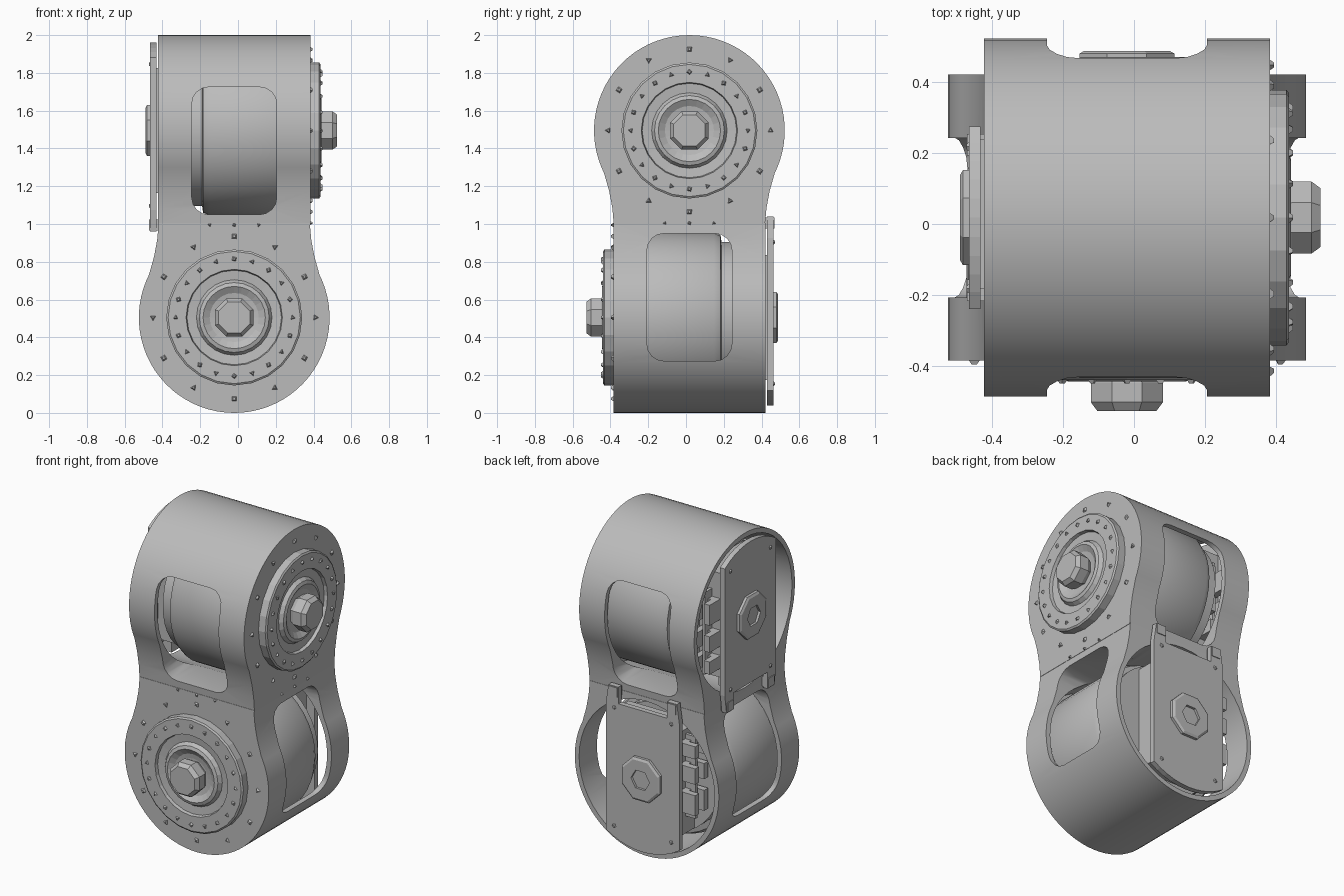
import bpy, bmesh
from math import sin, cos, pi, radians
from mathutils import Matrix, Vector

if "Cube" in bpy.data.objects:
    bpy.data.objects.remove(bpy.data.objects["Cube"])

grey = bpy.data.materials.new("machined grey")
grey.use_nodes = True
grey.diffuse_color = (0.5, 0.5, 0.5, 1)
grey.node_tree.nodes["Principled BSDF"].inputs["Base Color"].default_value = (0.5, 0.5, 0.5, 1)


def finish(name, bm, frame, smooth=None):
    """Turn a bmesh in unit axes (u, v, w) into a placed object."""
    bmesh.ops.recalc_face_normals(bm, faces=bm.faces)
    mesh = bpy.data.meshes.new(name)
    bm.to_mesh(mesh)
    bm.free()
    mesh.transform(frame)
    mesh.materials.append(grey)
    obj = bpy.data.objects.new(name, mesh)
    bpy.context.collection.objects.link(obj)
    if smooth:
        smooth_object(obj, smooth)
    return obj


def smooth_object(obj, angle):
    bpy.ops.object.select_all(action="DESELECT")
    obj.select_set(True)
    bpy.context.view_layer.objects.active = obj
    bpy.ops.object.shade_smooth_by_angle(angle=radians(angle))


def prism(outline, w0, w1):
    bm = bmesh.new()
    face = bm.faces.new([bm.verts.new((u, v, w0)) for u, v in outline])
    ext = bmesh.ops.extrude_face_region(bm, geom=[face])
    verts = [e for e in ext["geom"] if isinstance(e, bmesh.types.BMVert)]
    bmesh.ops.translate(bm, verts=verts, vec=(0, 0, w1 - w0))
    return bm


def lathe(profile, sides, turn=0):
    bm = bmesh.new()
    rings = [[bm.verts.new((r * cos(2 * pi * i / sides + turn), r * sin(2 * pi * i / sides + turn), w))
              for i in range(sides)] for r, w in profile]
    for a, b in zip(rings, rings[1:]):
        for i in range(sides):
            j = (i + 1) % sides
            bm.faces.new((a[i], a[j], b[j], b[i]))
    bm.faces.new(rings[0])
    bm.faces.new(rings[-1])
    return bm


def add_box(bm, lo, hi):
    lo, hi = Vector(lo), Vector(hi)
    bmesh.ops.create_cube(bm, size=1, matrix=Matrix.Translation((lo + hi) / 2)
                          @ Matrix.Diagonal((*(hi - lo), 1)))


def rounded_rect(x0, x1, y0, y1, r, steps=4):
    pts = []
    for k, (cx, cy) in enumerate([(x1 - r, y1 - r), (x0 + r, y1 - r), (x0 + r, y0 + r), (x1 - r, y0 + r)]):
        for i in range(steps + 1):
            a = pi / 2 * (k + i / steps)
            pts.append((cx + r * cos(a), cy + r * sin(a)))
    return pts


def arc(radius, start, end, steps):
    return [(radius * cos(start + (end - start) * i / steps),
             radius * sin(start + (end - start) * i / steps)) for i in range(steps + 1)]


def cut(obj, cutters):
    for c in cutters:
        c.hide_render = True
        mod = obj.modifiers.new("cut", "BOOLEAN")
        mod.operation, mod.solver, mod.object = "DIFFERENCE", "EXACT", c
    deps = bpy.context.evaluated_depsgraph_get()
    mesh = bpy.data.meshes.new_from_object(obj.evaluated_get(deps))
    obj.modifiers.clear()
    obj.data = mesh
    for c in cutters:
        bpy.data.objects.remove(c)


def build_unit(side, frame):
    # housing: round end flowing into a square neck, hollow from the back
    flare = [(0.452, -0.225), (0.425, -0.32), (0.408, -0.41), (0.40, -0.5)]
    start = -0.4
    outline = arc(0.505, start, pi - start, 44) + [(-u, v) for u, v in flare] + flare[::-1]
    housing = finish(side + "_housing", prism(outline, -0.403, 0.403), frame)
    cavity = finish("cavity_cutter", lathe([(0.475, -0.6), (0.475, 0.35)], 48), frame)
    side_axes = Matrix(((0, 0, 1, 0), (0, 1, 0, 0), (1, 0, 0, 0), (0, 0, 0, 1)))
    window = prism(rounded_rect(-0.225, 0.225, -0.445, 0.23, 0.09), -0.7, 0.7)
    bmesh.ops.transform(window, matrix=side_axes, verts=window.verts)
    window = finish("window_cutter", window, frame)
    cut(housing, [cavity, window])
    smooth_object(housing, 30)

    # motor drum seen through the windows
    finish(side + "_motor_drum", lathe([(0.40, -0.24), (0.40, -0.17), (0.435, -0.165), (0.452, -0.13),
                                        (0.452, 0.3), (0.43, 0.36)], 40), frame, 30)

    # output flange with stepped recess
    finish(side + "_output_flange",
           lathe([(0.36, 0.39), (0.36, 0.45), (0.35, 0.457), (0.255, 0.457), (0.25, 0.437),
                  (0.20, 0.432), (0.185, 0.455), (0.165, 0.462), (0.13, 0.44), (0.10, 0.435)], 24), frame)
    finish(side + "_output_bolt",
           lathe([(0.09, 0.43), (0.11, 0.465), (0.11, 0.52), (0.09, 0.545)], 8, pi / 8), frame)

    # screw heads around the flange, the face and the neck
    bm = bmesh.new()
    spots = [(0.43 * cos(pi * i / 6), 0.43 * sin(pi * i / 6), 0.403, 0.02) for i in range(12)]
    spots += [(0.31 * cos(pi * i / 10), 0.31 * sin(pi * i / 10), 0.457, 0.017) for i in range(20)]
    spots += [(u, -0.49, 0.403, 0.012) for u in (-0.13, 0, 0.13)]
    for n, (u, v, w, r) in enumerate(spots):
        bmesh.ops.create_cone(bm, cap_ends=True, segments=3 + n % 2, radius1=r, radius2=r * 0.4, depth=0.014,
                              matrix=Matrix.Translation((u, v, w + 0.004)) @ Matrix.Rotation(n * 1.3, 4, "Z"))
    finish(side + "_screws", bm, frame)

    # back cover: rounded end, two prongs and a notch
    top = arc(0.465, 0.985, pi - 0.985, 10)
    prongs = [(-0.257, -0.42), (-0.24, -0.535), (-0.17, -0.535), (-0.17, -0.43)]
    cover = top + prongs + [(-u, v) for u, v in prongs[::-1]]
    finish(side + "_back_cover", prism(cover, -0.445, -0.412), frame)
    hub = finish(side + "_back_hub", lathe([(0.145, -0.44), (0.145, -0.462), (0.13, -0.47)], 8, pi / 8), frame)
    socket = finish("socket_cutter", lathe([(0.065, -0.455), (0.065, -0.6)], 6), frame)
    cut(hub, [socket])

    # cover screws
    bm = bmesh.new()
    for u, v in [(-0.2, -0.4), (0.2, -0.4), (-0.2, 0.35), (0.2, 0.35)]:
        bmesh.ops.create_cone(bm, cap_ends=True, segments=5, radius1=0.008, radius2=0.018, depth=0.012,
                              matrix=Matrix.Translation((u, v, -0.446)))
    finish(side + "_cover_screws", bm, frame)

    # electronics block, connectors and prong posts behind the cover
    bm = bmesh.new()
    add_box(bm, (-0.2, -0.33, -0.413), (0.22, 0.33, -0.23))
    add_box(bm, (-0.17, -0.41, -0.40), (0.17, -0.32, -0.34))
    for v0, v1 in [(-0.27, -0.19), (-0.13, -0.03), (0.04, 0.17)]:
        add_box(bm, (0.2, v0, -0.39), (0.33, v1, -0.35))
        add_box(bm, (0.2, v0, -0.30), (0.33, v1, -0.26))
        add_box(bm, (0.2, v0, -0.36), (0.26, v1, -0.29))
    add_box(bm, (0.2, -0.3, -0.33), (0.29, 0.22, -0.31))
    finish(side + "_electronics", bm, frame)
    bm = bmesh.new()
    for u in (-0.205, 0.205):
        add_box(bm, (u - 0.03, -0.53, -0.45), (u + 0.03, -0.47, -0.40))
    finish(side + "_prong_posts", bm, frame)


def unit_frame(u, v, w, centre):
    return Matrix((u, v, w)).transposed().to_4x4().copy() if centre is None else \
        Matrix.Translation(centre) @ Matrix((u, v, w)).transposed().to_4x4()


# upper unit drives along +x, lower unit along -y
build_unit("upper", unit_frame((0, 1, 0), (0, 0, 1), (1, 0, 0), (-0.02, 0.018, 1.495)))
build_unit("lower", unit_frame((-1, 0, 0), (0, 0, -1), (0, -1, 0), (-0.02, 0.018, 0.505)))
